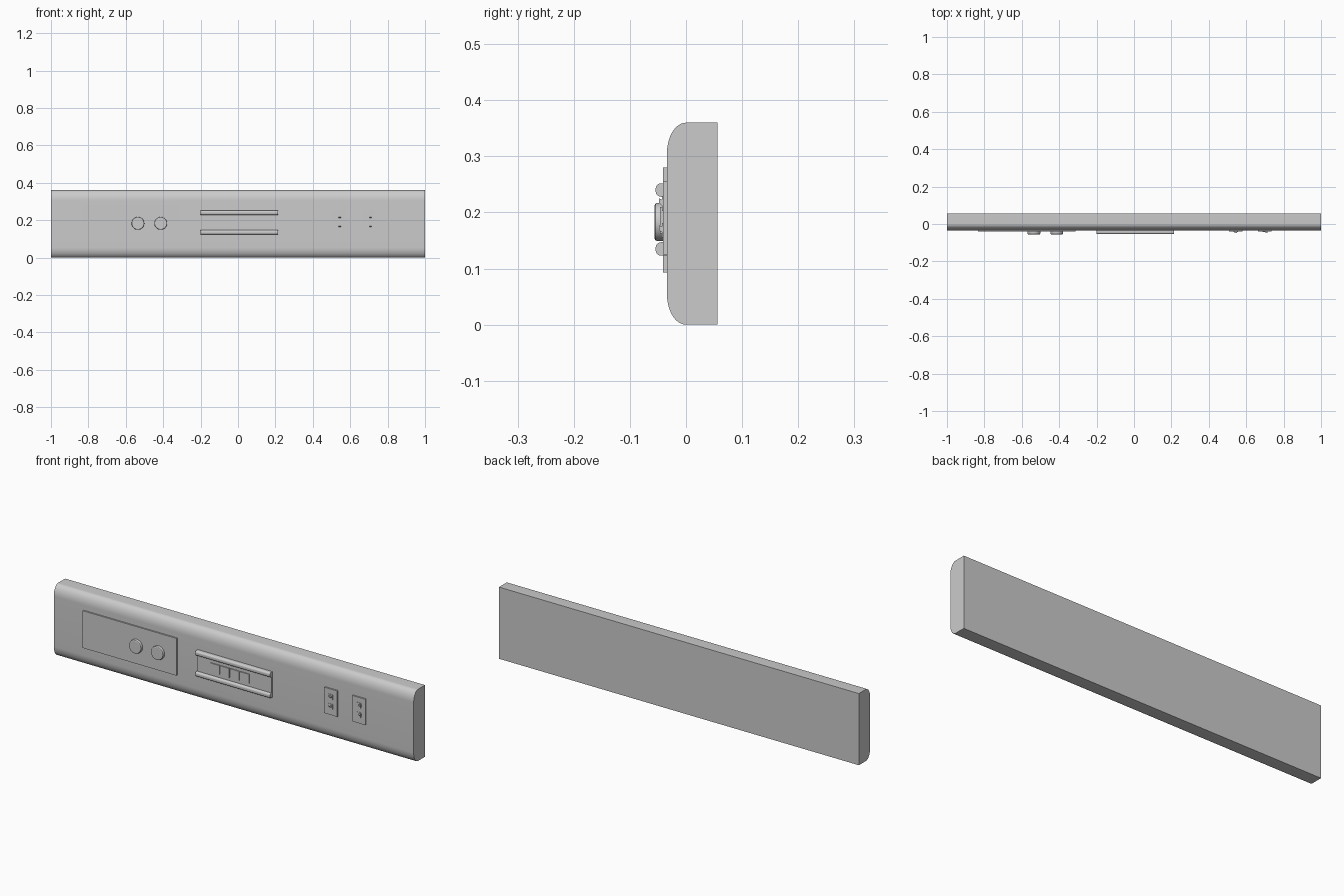
import bpy, bmesh, math

if "Cube" in bpy.data.objects:
    bpy.data.objects.remove(bpy.data.objects["Cube"])


def finish(name, bm):
    bmesh.ops.recalc_face_normals(bm, faces=bm.faces)
    me = bpy.data.meshes.new(name)
    bm.to_mesh(me)
    bm.free()
    ob = bpy.data.objects.new(name, me)
    bpy.context.collection.objects.link(ob)
    bpy.ops.object.select_all(action='DESELECT')
    ob.select_set(True)
    bpy.context.view_layer.objects.active = ob
    bpy.ops.object.shade_smooth_by_angle(angle=math.radians(30))
    return ob


def extrude_x(name, profile, x0, x1):
    """Sweep a (y, z) outline along x."""
    bm = bmesh.new()
    face = bm.faces.new([bm.verts.new((x0, y, z)) for y, z in profile])
    ext = bmesh.ops.extrude_face_region(bm, geom=[face])
    moved = [v for v in ext['geom'] if isinstance(v, bmesh.types.BMVert)]
    bmesh.ops.translate(bm, verts=moved, vec=(x1 - x0, 0, 0))
    return finish(name, bm)


def rounded_front(y_front, y_back, z0, z1, ry, rz, n=10):
    """Outline with elliptical corners on the front side only."""
    pts = [(y_back, z0)]
    for k in range(n + 1):
        a = math.pi / 2 * k / n
        pts.append((y_front + ry * (1 - math.sin(a)), z0 + rz * (1 - math.cos(a))))
    upper = [(y, z0 + z1 - z) for y, z in reversed(pts)]
    return pts + upper


def box(name, x0, x1, y0, y1, z0, z1):
    return extrude_x(name, [(y0, z0), (y1, z0), (y1, z1), (y0, z1)], x0, x1)


# Long wall housing with rounded front edges
extrude_x("housing", rounded_front(-0.034, 0.056, 0.0, 0.36, 0.034, 0.055, 14), -1, 1)

# Raised control panel
box("control_panel", -0.835, -0.313, -0.041, -0.03, 0.093, 0.28)

# Two round knobs with softened rims
for i, x in enumerate((-0.535, -0.413)):
    bm = bmesh.new()
    rings = []
    for r, y in ((0.034, -0.038), (0.034, -0.051), (0.033, -0.054), (0.030, -0.056)):
        rings.append([bm.verts.new((x + r * math.cos(a), y, 0.183 + r * math.sin(a)))
                      for a in (2 * math.pi * k / 32 for k in range(32))])
    for lo, hi in zip(rings, rings[1:]):
        for k in range(32):
            bm.faces.new((lo[k], lo[k - 1], hi[k - 1], hi[k]))
    bm.faces.new(rings[0])
    bm.faces.new(rings[-1])
    finish(f"knob_{i + 1}", bm)

# Central unit: back plate, two rounded rails and a row of buttons
box("rail_plate", -0.2, 0.215, -0.041, -0.03, 0.124, 0.25)
for name, z in (("lower_rail", 0.123), ("upper_rail", 0.228)):
    extrude_x(name, rounded_front(-0.054, -0.034, z, z + 0.024, 0.010, 0.009, 6), -0.2, 0.215)
for i in range(4):
    x = -0.122 + i * 0.055
    box(f"button_{i + 1}", x, x + 0.05, -0.046, -0.038, 0.163, 0.21)

# Two switch plates, each with a pair of small wedge toggles
for n, x in enumerate((0.544, 0.7)):
    box(f"switch_plate_{n + 1}", x - 0.036, x + 0.036, -0.041, -0.03, 0.125, 0.255)
    for j, z in enumerate((0.168, 0.216)):
        cx = x + 0.008 * n
        box(f"toggle_base_{n + 1}_{j + 1}", x - 0.012, x + 0.012, -0.0425, -0.038,
            z - 0.013, z + 0.013)
        extrude_x(f"toggle_{n + 1}_{j + 1}",
                  [(-0.040, z - 0.006), (-0.040, z + 0.006),
                   (-0.048, z + 0.009), (-0.048, z + 0.001)], cx - 0.006, cx + 0.006)
